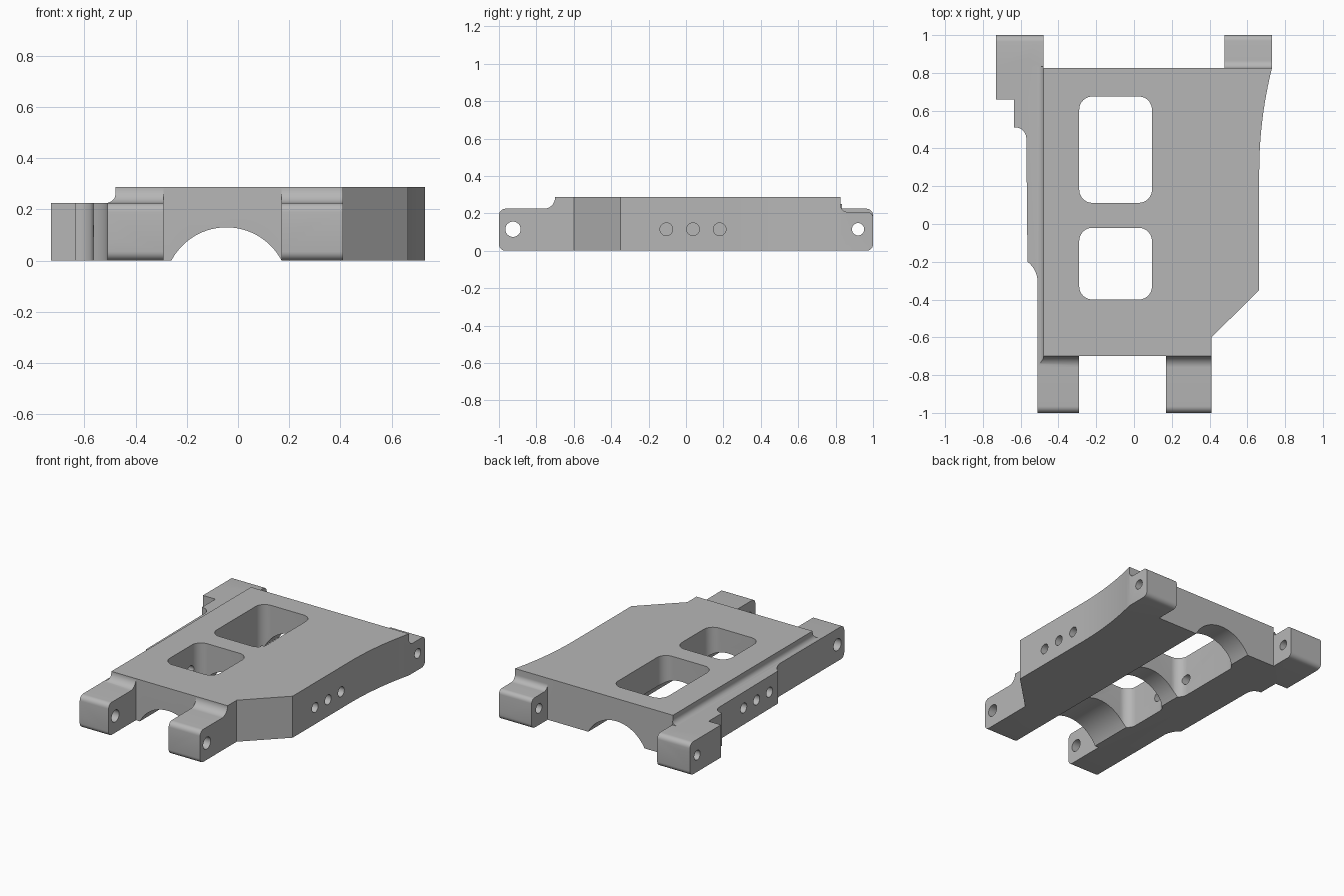
import bpy, bmesh, math

if "Cube" in bpy.data.objects:
    bpy.data.objects.remove(bpy.data.objects["Cube"], do_unlink=True)

TOP, STEP = 0.287, 0.225

grey = bpy.data.materials.new("plain grey")
grey.use_nodes = True
colour = (0.47, 0.47, 0.47, 1)
grey.diffuse_color = colour
grey.node_tree.nodes["Principled BSDF"].inputs["Base Color"].default_value = colour


def arc(cx, cy, r, start, end, n=12):
    """Points along an arc, angles in degrees."""
    angles = [math.radians(start + (end - start) * i / n) for i in range(n + 1)]
    return [(cx + r * math.cos(a), cy + r * math.sin(a)) for a in angles]


def rounded(x0, x1, y0, y1, r):
    return (arc(x1 - r, y1 - r, r, 0, 90) + arc(x0 + r, y1 - r, r, 90, 180)
            + arc(x0 + r, y0 + r, r, 180, 270) + arc(x1 - r, y0 + r, r, 270, 360))


def prism(name, points, axis, low, high):
    """Extrude a closed profile along the given axis."""
    place = {"x": lambda a, b, t: (t, a, b),
             "y": lambda a, b, t: (a, t, b),
             "z": lambda a, b, t: (a, b, t)}[axis]
    bm = bmesh.new()
    lower = [bm.verts.new(place(a, b, low)) for a, b in points]
    upper = [bm.verts.new(place(a, b, high)) for a, b in points]
    bm.faces.new(lower)
    bm.faces.new(upper)
    for i in range(len(points)):
        j = (i + 1) % len(points)
        bm.faces.new((lower[i], lower[j], upper[j], upper[i]))
    bmesh.ops.recalc_face_normals(bm, faces=bm.faces)
    mesh = bpy.data.meshes.new(name)
    bm.to_mesh(mesh)
    bm.free()
    mesh.materials.append(grey)
    obj = bpy.data.objects.new(name, mesh)
    bpy.context.collection.objects.link(obj)
    return obj


# Plan outline of the arm, with its four lugs
outline = [(-0.73, 1), (-0.73, 0.66), (-0.635, 0.66), (-0.635, 0.512)]
outline += arc(-0.63, 0.452, 0.06, 90, 0)
outline += arc(-0.65, -0.31, 0.14, 52, 0)
outline += [(-0.51, -1), (-0.29, -1), (-0.29, -0.7), (0.17, -0.7), (0.17, -1),
            (0.41, -1), (0.41, -0.6), (0.663, -0.35)]
outline += [(0.663 + 0.067 * t * t, 0.28 + 0.545 * t) for t in [i / 12 for i in range(13)]]
outline += [(0.73, 1), (0.48, 1), (0.48, 0.825), (-0.48, 0.825), (-0.48, 1)]
arm = prism("suspension_arm", outline, "z", 0, TOP)


def combine(cutter, operation="DIFFERENCE"):
    mod = arm.modifiers.new(cutter.name, "BOOLEAN")
    mod.operation = operation
    mod.solver = "EXACT"
    mod.object = cutter
    bpy.context.view_layer.objects.active = arm
    bpy.ops.object.modifier_apply(modifier=mod.name)
    bpy.data.objects.remove(cutter, do_unlink=True)


# Side profile: lowered, rounded lug ends
r = 0.035
side = arc(-1 + r, r, r, 270, 180, 6) + arc(-1 + r, STEP - r, r, 180, 90, 6)
side += arc(-0.76, STEP + 0.06, 0.06, 270, 360)
side += [(-0.7, 0.4), (0.835, 0.4), (0.835, STEP)]
side += arc(1 - r, STEP - r, r, 90, 0, 6) + arc(1 - r, r, r, 0, -90, 6)
combine(prism("side_profile", side, "x", -1, 1), "INTERSECT")

# Lower rail along the right edge, with a filleted step
rail = [(-1, 0.5), (-1, STEP)] + arc(-0.515, STEP + 0.037, 0.037, 270, 360)
rail += [(-0.478, 0.5)]
combine(prism("rail_step", rail, "y", -1.1, 1.1))

# Lower top on the rear left lug
lug = [(0.825, 0.5)] + arc(0.865, 0.247, 0.04, 180, 270)
lug += arc(0.97, 0.177, 0.03, 90, 0, 6) + [(1.1, 0.177), (1.1, 0.5)]
combine(prism("rear_lug_step", lug, "x", 0.4, 1))

# Arched tunnel along the underside
combine(prism("arch", arc(-0.045, -0.113, 0.243, 0, 360, 96)[:-1], "y", -1.2, 1.2))

# Two rounded windows
for low, high in ((-0.4, -0.02), (0.112, 0.675)):
    combine(prism("window", rounded(-0.29, 0.095, low, high, 0.07), "z", -0.5, 0.5))


def drill(y, radius, low, high):
    combine(prism("hole", arc(y, 0.115, radius, 0, 360, 32)[:-1], "x", low, high))


# Hinge pin holes through the lugs
drill(-0.925, 0.041, -1, 1)
drill(0.92, 0.033, -1, 1)

# Mounting holes: open to the windows on the right, blind on the left
for y in (-0.105, 0.037, 0.18):
    drill(y, 0.034, -0.8, -0.25)
    drill(y, 0.034, 0.4, 0.9)

bpy.ops.object.select_all(action="DESELECT")
arm.select_set(True)
bpy.context.view_layer.objects.active = arm
bpy.ops.object.shade_smooth_by_angle(angle=math.radians(30))
